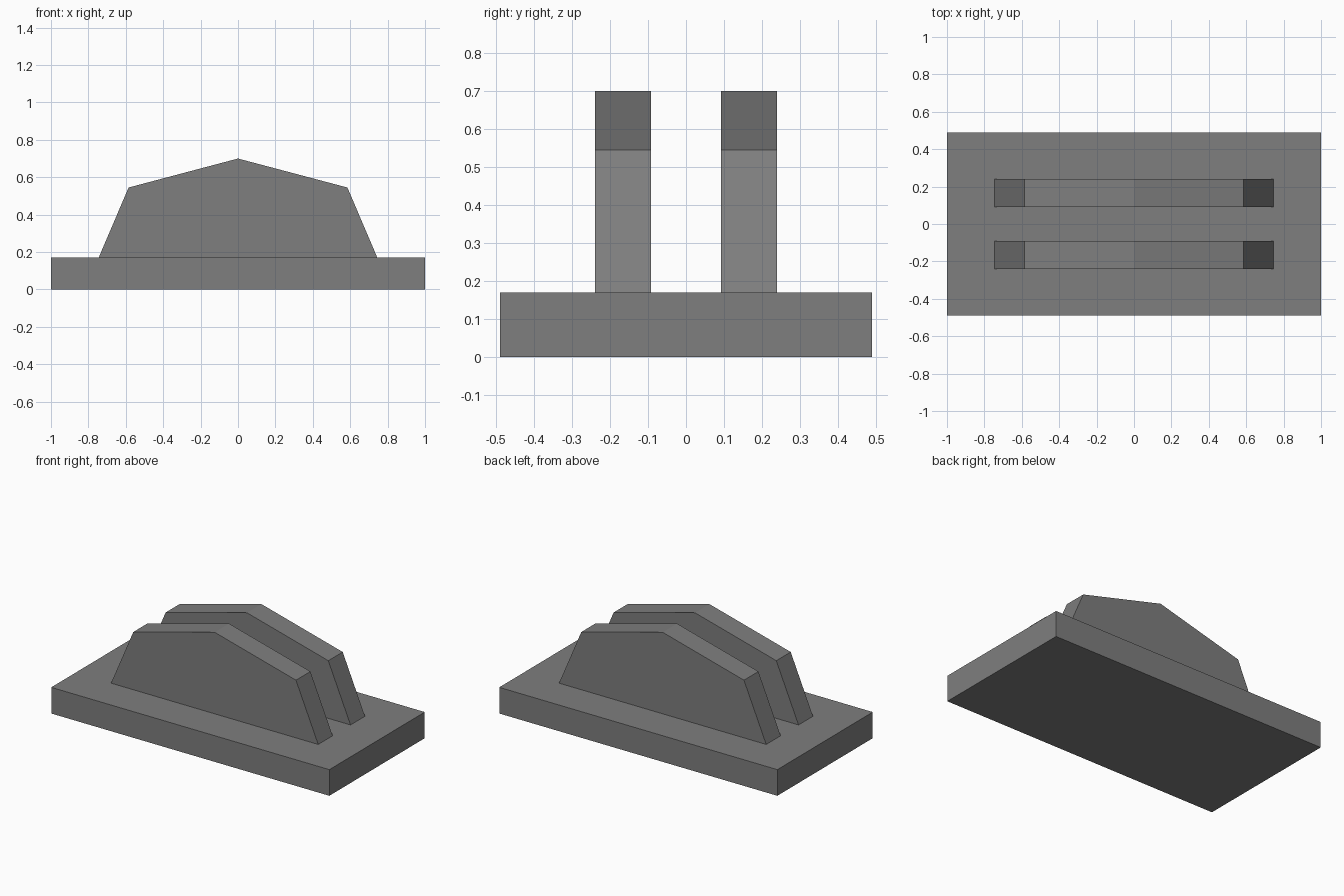
import bpy
import bmesh

cube = bpy.data.objects.get("Cube")
if cube:
    bpy.data.objects.remove(cube, do_unlink=True)

# Single grey finish
grey = bpy.data.materials.new("grey")
grey.use_nodes = True
colour = (0.21, 0.21, 0.21, 1)
grey.diffuse_color = colour
grey.node_tree.nodes["Principled BSDF"].inputs["Base Color"].default_value = colour


def extruded_profile(name, profile, y_front, y_back):
    """Extrude an x-z outline along y into a flat-shaded solid."""
    bm = bmesh.new()
    face = bm.faces.new([bm.verts.new((x, y_front, z)) for x, z in profile])
    result = bmesh.ops.extrude_face_region(bm, geom=[face])
    moved = [v for v in result["geom"] if isinstance(v, bmesh.types.BMVert)]
    bmesh.ops.translate(bm, verts=moved, vec=(0, y_back - y_front, 0))
    bmesh.ops.recalc_face_normals(bm, faces=bm.faces)
    mesh = bpy.data.meshes.new(name)
    bm.to_mesh(mesh)
    bm.free()
    mesh.materials.append(grey)
    obj = bpy.data.objects.new(name, mesh)
    bpy.context.collection.objects.link(obj)
    return obj


BASE_TOP = 0.17

# Rectangular base slab
extruded_profile("base", [(-1, 0), (1, 0), (1, BASE_TOP), (-1, BASE_TOP)], -0.49, 0.49)

# Two upright lugs with a shallow peaked top
lug = [(-0.745, BASE_TOP), (0.745, BASE_TOP), (0.585, 0.545), (0, 0.70), (-0.585, 0.545)]
for name, side in (("front_lug", -1), ("back_lug", 1)):
    extruded_profile(name, lug, side * 0.24, side * 0.092)
